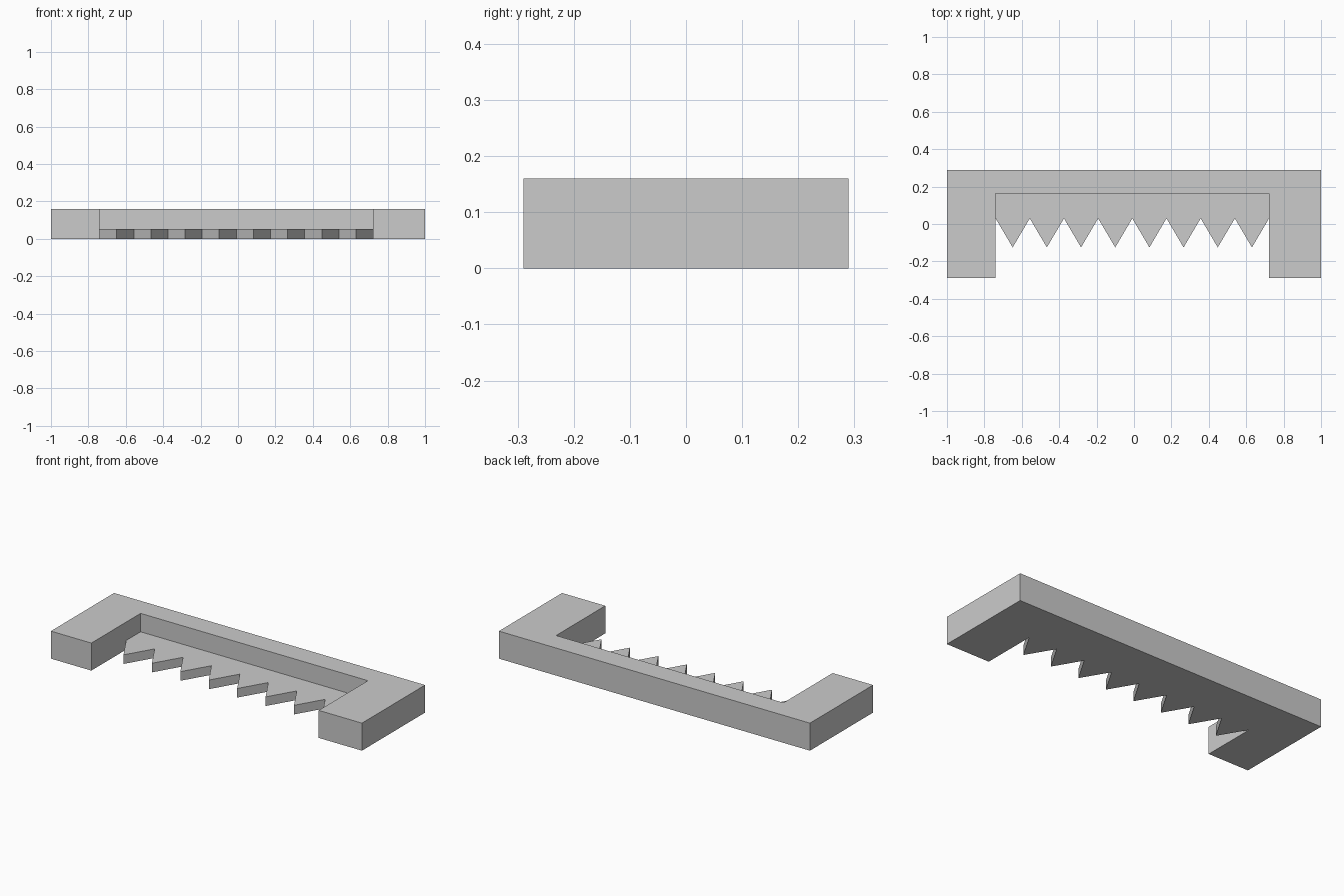
import bpy
import bmesh

cube = bpy.data.objects.get("Cube")
if cube:
    bpy.data.objects.remove(cube, do_unlink=True)

HALF_X, HALF_Y, HEIGHT = 1.0, 0.29, 0.16
LEFT, RIGHT, BACK = -0.74, 0.722, 0.162     # opening of the frame
PLATE_TOP = 0.053
TEETH, VALLEY_Y, TIP_Y = 8, 0.03, -0.125

grey = bpy.data.materials.new("light_grey")
grey.use_nodes = True
grey.diffuse_color = (0.6, 0.6, 0.6, 1)
grey.node_tree.nodes["Principled BSDF"].inputs["Base Color"].default_value = (0.6, 0.6, 0.6, 1)


def prism(name, outline, height):
    """Extrude a flat outline upward from the ground."""
    bm = bmesh.new()
    face = bm.faces.new([bm.verts.new((x, y, 0)) for x, y in outline])
    extruded = bmesh.ops.extrude_face_region(bm, geom=[face], use_keep_orig=True)
    top = [v for v in extruded["geom"] if isinstance(v, bmesh.types.BMVert)]
    bmesh.ops.translate(bm, verts=top, vec=(0, 0, height))
    bmesh.ops.recalc_face_normals(bm, faces=bm.faces)
    mesh = bpy.data.meshes.new(name)
    bm.to_mesh(mesh)
    bm.free()
    mesh.materials.append(grey)
    obj = bpy.data.objects.new(name, mesh)
    bpy.context.collection.objects.link(obj)
    return obj


# U-shaped frame: back bar with two forward arms
prism("frame", [
    (-HALF_X, -HALF_Y), (LEFT, -HALF_Y), (LEFT, BACK), (RIGHT, BACK),
    (RIGHT, -HALF_Y), (HALF_X, -HALF_Y), (HALF_X, HALF_Y), (-HALF_X, HALF_Y),
], HEIGHT)

# Thin toothed plate filling the opening
step = (RIGHT - LEFT) / (2 * TEETH)
zigzag = [(LEFT + i * step, TIP_Y if i % 2 else VALLEY_Y) for i in range(2 * TEETH + 1)]
prism("toothed_plate", zigzag + [(RIGHT, BACK), (LEFT, BACK)], PLATE_TOP)
